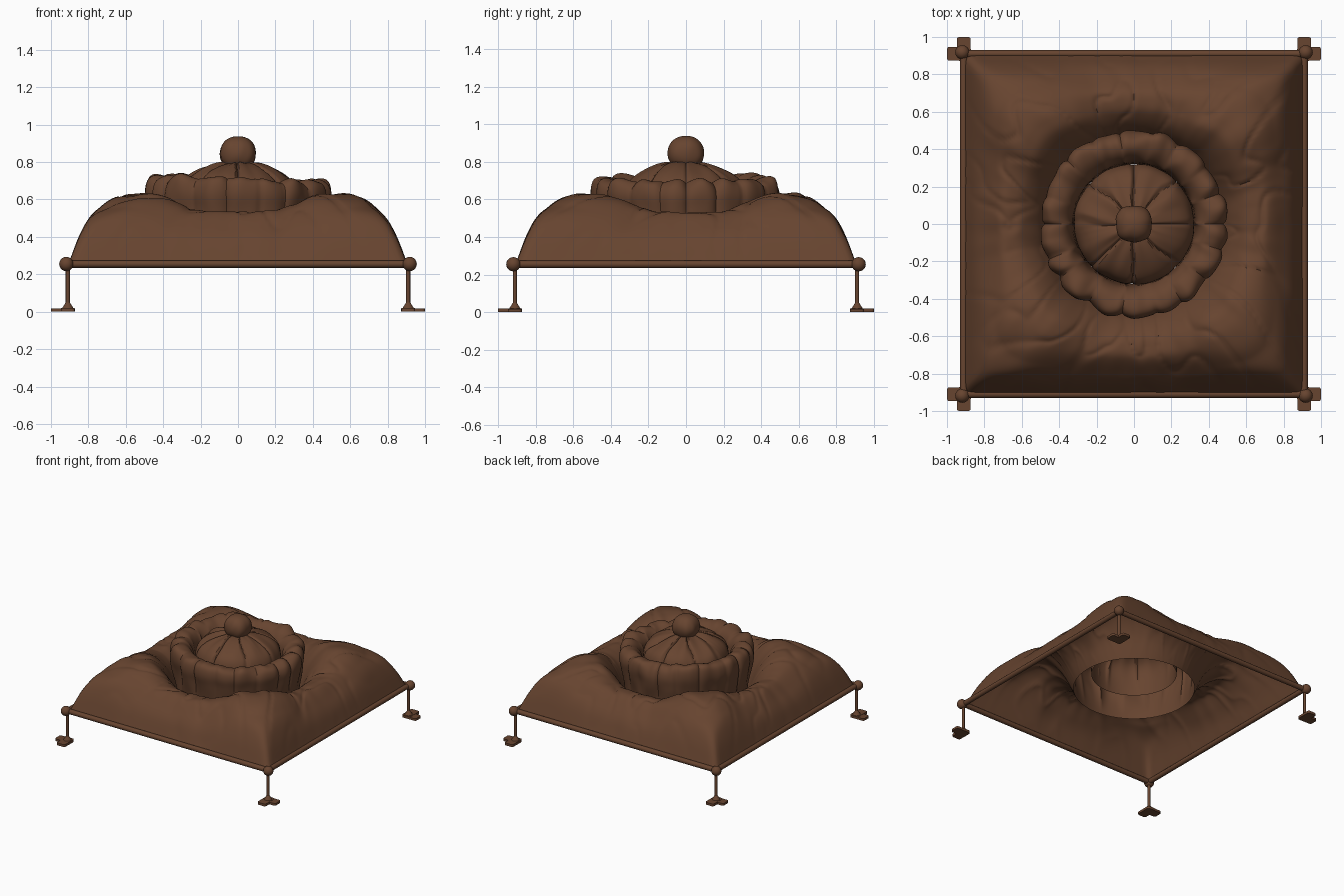
import bpy, bmesh, math
from mathutils import Vector, noise

if "Cube" in bpy.data.objects:
    bpy.data.objects.remove(bpy.data.objects["Cube"])

brown = bpy.data.materials.new("brown")
brown.diffuse_color = (0.135, 0.058, 0.029, 1)
brown.use_nodes = True
brown.node_tree.nodes["Principled BSDF"].inputs["Base Color"].default_value = brown.diffuse_color


def finish(name, bm, angle=40):
    me = bpy.data.meshes.new(name)
    bm.to_mesh(me)
    bm.free()
    ob = bpy.data.objects.new(name, me)
    bpy.context.collection.objects.link(ob)
    me.materials.append(brown)
    bpy.ops.object.select_all(action='DESELECT')
    ob.select_set(True)
    bpy.context.view_layer.objects.active = ob
    bpy.ops.object.shade_smooth_by_angle(angle=math.radians(angle))
    return ob


def sheet(name, func, n, rows, angle=40):
    """Closed ring surface: func(angle, row 0..1) gives a point; outside row first."""
    bm = bmesh.new()
    grid = [[bm.verts.new(func(2 * math.pi * i / n, j / rows)) for i in range(n)]
            for j in range(rows + 1)]
    for j in range(rows):
        for i in range(n):
            k = (i + 1) % n
            bm.faces.new((grid[j][i], grid[j][k], grid[j + 1][k], grid[j + 1][i]))
    bmesh.ops.remove_doubles(bm, verts=bm.verts, dist=1e-5)
    return finish(name, bm, angle)


def curve(pts, t):
    """Smooth (Catmull-Rom) value along a list of tuples whose first item is the parameter."""
    for i in range(len(pts) - 1):
        a, b = pts[i], pts[i + 1]
        if t <= b[0] or i == len(pts) - 2:
            p, q = pts[max(i - 1, 0)], pts[min(i + 2, len(pts) - 1)]
            h = b[0] - a[0]
            u = min(max((t - a[0]) / h, 0), 1)
            out = []
            for c in range(1, len(a)):
                m0 = (b[c] - p[c]) / (b[0] - p[0]) * h
                m1 = (q[c] - a[c]) / (q[0] - a[0]) * h
                out.append((2*u**3 - 3*u*u + 1) * a[c] + (u**3 - 2*u*u + u) * m0
                           + (3*u*u - 2*u**3) * b[c] + (u**3 - u*u) * m1)
            return out


def step(a, b, x):
    t = min(max((x - a) / (b - a), 0), 1)
    return t * t * (3 - 2 * t)


# Puffed square skirt: high at the corners, lower mid-side, funnel to a round hole
CORNER = [(0, .26), (.1, .405), (.2, .505), (.35, .585), (.5, .622), (.62, .628),
          (.74, .60), (.88, .49), (1, .325)]
MIDDLE = [(0, .26), (.12, .38), (.25, .455), (.42, .525), (.55, .535), (.7, .515),
          (.87, .44), (1, .325)]


def skirt(a, s):
    c, d = math.cos(a), math.sin(a)
    big, small = max(abs(c), abs(d)), min(abs(c), abs(d))
    w = step(.2, .85, small / big)
    p = 60 - 52 * step(0, .3, s)
    norm = big * (1 + (small / big) ** p) ** (1 / p)
    r = .905 / norm * (1 - s) + .455 * s
    z = curve(MIDDLE, s)[0] * (1 - w) + curve(CORNER, s)[0] * w
    env = math.sin(math.pi * s) ** .6 if 0 < s < 1 else 0
    x, y = r * c, r * d
    z += env * (.014 * noise.noise(Vector((x * 4, y * 4, 1)))
                + .008 * noise.noise(Vector((c * 8, d * 8, s * 3))))
    fold = abs(noise.noise(Vector((c * 5, d * 5, s * 2 + 3))))
    z -= env * .012 * max(0, 1 - 5 * fold) ** 2
    return (x, y, z)


sheet("cushion_skirt", skirt, 320, 60, 60)

# Gathered collar: upright wall, rounded top, then down into the groove
COLLAR = [(0, .455, .325), (.14, .468, .44), (.28, .486, .55), (.4, .498, .63),
          (.5, .486, .69), (.6, .45, .715), (.7, .395, .705), (.8, .35, .665),
          (.88, .33, .61), (1, .32, .45)]


def collar(a, s):
    r, z = curve(COLLAR, s)
    c, d = math.cos(a), math.sin(a)
    warp = a * 9 + 2.2 * noise.noise(Vector((c * 2, d * 2, 5)))
    puff = abs(math.sin(warp)) ** .5 - .75
    env = step(0, .3, s) * (1 - step(.75, 1, s))
    rough = noise.noise(Vector((c * 5, d * 5, s * 3)))
    r += env * (.024 * puff + .018 * rough)
    z += env * step(.3, .55, s) * (.018 * puff + .03 * rough - .014 * c)
    return (r * c, r * d, z)


sheet("gathered_collar", collar, 240, 40)

# Gored dome in the middle, eight creases
DOME = [(0, .318, .45), (.14, .322, .60), (.25, .308, .67), (.4, .27, .72),
        (.58, .20, .762), (.78, .11, .792), (1, .0, .80)]


def dome(a, s):
    r, z = curve(DOME, s)
    c, d = math.cos(a), math.sin(a)
    wave = noise.noise(Vector((c * 3, d * 3, s * 2)))
    crease = max(0, 1 - abs(math.sin(4 * a + .7 * wave)) / .35) ** 1.5
    crease *= .35 + .65 * d * d
    env = step(0, .2, s) * (1 - step(.75, 1, s))
    r = max(0, r - env * (.014 * crease - .008 * wave))
    z -= env * (.022 * crease - .012 * wave)
    return (r * c, r * d, z)


sheet("gored_dome", dome, 192, 28)


# Round, slightly boxy knob
def knob(a, s):
    v = -math.pi / 2 + math.pi * s
    ring = max(0, math.cos(v)) ** .9
    c, d = math.cos(a), math.sin(a)
    k = .097 / (abs(c) ** 2.5 + abs(d) ** 2.5) ** (1 / 2.5)
    k *= 1 + .05 * noise.noise(Vector((c * 2, d * 2, s * 3)))
    return (ring * k * c, ring * k * d, .845 + .093 * math.sin(v))


sheet("top_knob", knob, 48, 24)


# Helpers for the metal stand
def rod(bm, p, q, r1, r2=None, seg=12):
    p, q = Vector(p), Vector(q)
    m = (q - p).to_track_quat('Z', 'Y').to_matrix().to_4x4()
    m.translation = (p + q) / 2
    bmesh.ops.create_cone(bm, cap_ends=True, segments=seg, radius1=r1,
                          radius2=r1 if r2 is None else r2,
                          depth=(q - p).length, matrix=m)


def ball(bm, p, r):
    new = bmesh.ops.create_uvsphere(bm, u_segments=16, v_segments=10, radius=r)['verts']
    bmesh.ops.translate(bm, verts=new, vec=p)


def pad(bm, x0, x1, y0, y1, z0, z1):
    new = bmesh.ops.create_cube(bm, size=1)['verts']
    for v in new:
        v.co = Vector(((x0 + x1) / 2 + v.co.x * (x1 - x0),
                       (y0 + y1) / 2 + v.co.y * (y1 - y0),
                       (z0 + z1) / 2 + v.co.z * (z1 - z0)))
    edges = list({e for v in new for e in v.link_edges
                  if abs(e.verts[0].co.z - e.verts[1].co.z) > .005})
    bmesh.ops.bevel(bm, geom=edges, offset=.014, segments=3, affect='EDGES', profile=.5)


# Square frame of four tubes
K = .91
bm = bmesh.new()
corners = [(-K, -K, .255), (K, -K, .255), (K, K, .255), (-K, K, .255)]
for i in range(4):
    rod(bm, corners[i], corners[(i + 1) % 4], .02)
finish("frame_tubes", bm)

# Legs with corner balls, flared ankles and two-toed feet
for sx, xn in ((-1, "left"), (1, "right")):
    for sy, yn in ((-1, "front"), (1, "back")):
        x, y = sx * K, sy * K
        bm = bmesh.new()
        ball(bm, (x + sx * .008, y + sy * .008, .255), .038)
        rod(bm, (x, y, .02), (x, y, .25), .011)
        rod(bm, (x, y, .016), (x, y, .05), .032, .011)
        finish(f"{yn}_{xn}_leg", bm)
        bm = bmesh.new()
        xs = sorted((sx * .872, sx * 1.0))
        ys = sorted((sy * .872, sy * 1.0))
        pad(bm, xs[0], xs[1], y - .037, y + .037, 0, .018)
        pad(bm, x - .037, x + .037, ys[0], ys[1], 0, .0195)
        finish(f"{yn}_{xn}_foot", bm)
